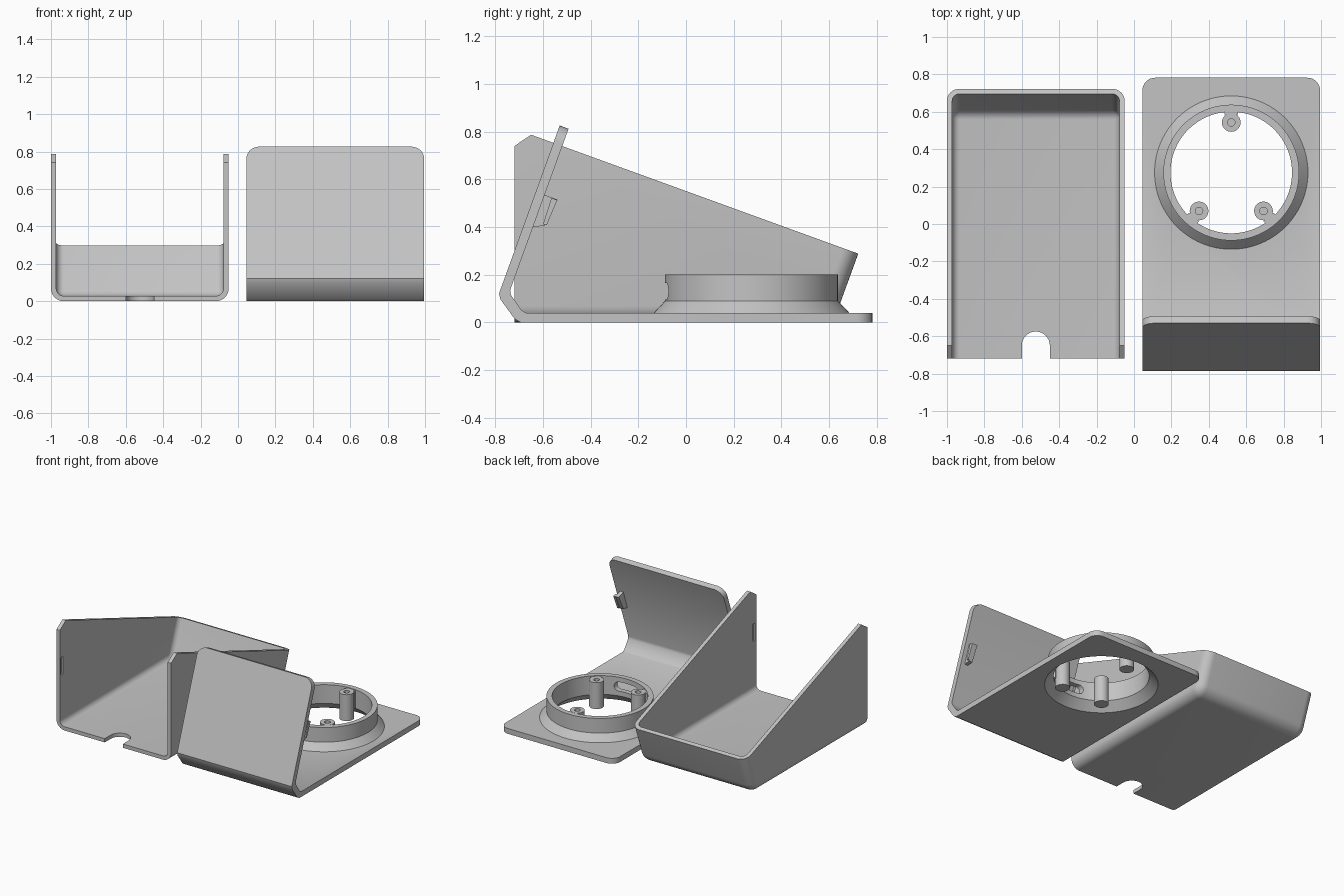
import bpy, bmesh, math
from mathutils import Vector

if "Cube" in bpy.data.objects:
    bpy.data.objects.remove(bpy.data.objects["Cube"])

grey = bpy.data.materials.new("light grey plastic")
grey.diffuse_color = (0.55, 0.55, 0.55, 1)
grey.use_nodes = True
grey.node_tree.nodes["Principled BSDF"].inputs["Base Color"].default_value = grey.diffuse_color


def finish(name, bm):
    bmesh.ops.recalc_face_normals(bm, faces=bm.faces)
    me = bpy.data.meshes.new(name)
    bm.to_mesh(me)
    bm.free()
    ob = bpy.data.objects.new(name, me)
    me.materials.append(grey)
    bpy.context.collection.objects.link(ob)
    return ob


def prism(name, pts, x0, x1, radius=0, rule=None):
    """Extrude a (y, z) profile along x; round the edges chosen by rule."""
    bm = bmesh.new()
    f = bm.faces.new([bm.verts.new((x0, y, z)) for y, z in pts])
    ext = bmesh.ops.extrude_face_region(bm, geom=[f])
    moved = [v for v in ext["geom"] if isinstance(v, bmesh.types.BMVert)]
    bmesh.ops.translate(bm, verts=moved, vec=(x1 - x0, 0, 0))
    bmesh.ops.recalc_face_normals(bm, faces=bm.faces)
    if rule:
        edges = [e for e in bm.edges if rule(*[v.co for v in e.verts])]
        bmesh.ops.bevel(bm, geom=edges, offset=radius, offset_type='OFFSET',
                        segments=8, profile=0.5, affect='EDGES', clamp_overlap=False)
    return finish(name, bm)


def lathe(name, prof, cx, cy, n=96):
    """Revolve a closed (r, z) profile about a vertical axis."""
    bm = bmesh.new()
    rings = []
    for i in range(n):
        a = 2 * math.pi * i / n
        rings.append([bm.verts.new((cx + r * math.cos(a), cy + r * math.sin(a), z))
                      for r, z in prof])
    m = len(prof)
    for i in range(n):
        p, q = rings[i], rings[(i + 1) % n]
        for j in range(m):
            bm.faces.new((p[j], q[j], q[(j + 1) % m], p[(j + 1) % m]))
    return finish(name, bm)


def cylinder(name, x, y, z0, z1, r, n=32):
    bm = bmesh.new()
    bmesh.ops.create_cone(bm, cap_ends=True, segments=n, radius1=r, radius2=r, depth=z1 - z0)
    bmesh.ops.translate(bm, verts=bm.verts, vec=(x, y, (z0 + z1) / 2))
    return finish(name, bm)


def box(name, x0, x1, y0, y1, z0, z1):
    return prism(name, [(y0, z0), (y1, z0), (y1, z1), (y0, z1)], x0, x1)


def cut(ob, *cutters):
    bpy.context.view_layer.objects.active = ob
    for c in cutters:
        mod = ob.modifiers.new("cut", 'BOOLEAN')
        mod.operation, mod.solver, mod.object = 'DIFFERENCE', 'EXACT', c
        bpy.ops.object.modifier_apply(modifier=mod.name)
        bpy.data.objects.remove(c)


# ---- open tray with sloping side walls and a leaning back wall ----
T = 0.028
X0, X1 = -1.0, -0.05
XC = (X0 + X1) / 2


def tray_edge(a, b):
    if abs(a.x - b.x) > 0.1:                      # crosswise: floor to back wall
        return a.z < 0.05 and a.y > 0.5
    low_run = a.z < 0.05 and b.z < 0.05           # floor to side walls
    back_run = a.y > 0.5 and b.y > 0.5            # back wall to side walls
    return low_run or back_run


tray = prism("tray", [(-0.72, 0), (-0.72, 0.74), (-0.65, 0.787), (0.723, 0.288), (0.618, 0)],
             X0, X1, 0.068, tray_edge)
cavity = prism("tray_cavity", [(-1, T), (-1, 1), (0.952, 1), (0.598, T)],
               X0 + T, X1 - T, 0.04, tray_edge)
cut(tray, cavity,
    cylinder("notch_round", XC, -0.65, -0.1, 0.1, 0.075),
    box("notch_slot", XC - 0.075, XC + 0.075, -0.8, -0.65, -0.1, 0.1),
    box("latch_recesses", X0 + T - 0.014, X1 - T + 0.014, -0.705, -0.68, 0.4, 0.53))

# ---- bent cover: base plate and leaning front panel ----
P0, P1 = 0.045, 0.995
CX, CY = 0.52, 0.275


def cover_edge(a, b):
    if abs(a.x - b.x) > 0.1:
        return False
    return (a.y > 0.7 and b.y > 0.7) or (a.z > 0.7 and b.z > 0.7)


cover = prism("bent_cover",
              [(0.782, 0), (-0.695, 0), (-0.72, 0.015), (-0.778, 0.095), (-0.785, 0.12),
               (-0.53, 0.826), (-0.493, 0.812), (-0.738, 0.135), (-0.735, 0.115),
               (-0.69, 0.05), (-0.672, 0.04), (0.782, 0.04)],
              P0, P1, 0.068, cover_edge)
cut(cover, cylinder("ring_opening", CX, CY, -0.1, 0.1, 0.395, 96))

# ---- collar ring with conical foot and a cable slot at the front ----
ring = lathe("collar_ring",
             [(0.385, 0), (0.395, 0), (0.395, 0.035), (0.41, 0.04), (0.363, 0.09),
              (0.363, 0.2), (0.325, 0.2), (0.325, 0.06)], CX, CY)
bm = bmesh.new()
outline = []
for i in range(24):
    a = 2 * math.pi * i / 24
    shift = 0.065 if math.cos(a) > 0 else -0.065
    outline.append(bm.verts.new((CX + shift + 0.035 * math.cos(a), CY - 0.27,
                                 0.13 + 0.035 * math.sin(a))))
face = bm.faces.new(outline)
ext = bmesh.ops.extrude_face_region(bm, geom=[face])
bmesh.ops.translate(bm, vec=(0, -0.13, 0),
                    verts=[v for v in ext["geom"] if isinstance(v, bmesh.types.BMVert)])
cut(ring, finish("cable_slot", bm))

# ---- three screw posts joined to the ring by webs ----
for k, deg in enumerate((90, 230, 310)):
    a = math.radians(deg)
    d = Vector((math.cos(a), math.sin(a), 0))
    px, py = CX + 0.268 * d.x, CY + 0.268 * d.y
    post = cylinder(f"screw_post_{k + 1}", px, py, 0, 0.197, 0.05)
    cut(post, cylinder("screw_hole", px, py, 0.05, 0.3, 0.02, 24))
    web = box(f"post_web_{k + 1}", -0.035, 0.035, 0.31, 0.338, 0.065, 0.196)
    web.location = (CX, CY, 0)
    web.rotation_euler.z = a - math.pi / 2

# ---- latch clips behind the front panel, each with an outward tooth ----
clip = [(-0.645, 0.4), (-0.595, 0.535), (-0.54, 0.515), (-0.595, 0.405)]
tooth = [(-0.6, 0.412), (-0.565, 0.521), (-0.54, 0.513), (-0.585, 0.407)]
for side, edge, s in (("left", P0, 1), ("right", P1, -1)):
    prism(f"latch_clip_{side}", clip, edge + s * 0.032, edge + s * 0.06)
    prism(f"latch_tooth_{side}", tooth, edge + s * 0.015, edge + s * 0.033)

# ---- smooth the rounded surfaces, keep real edges sharp ----
bpy.ops.object.select_all(action='SELECT')
bpy.context.view_layer.objects.active = tray
bpy.ops.object.shade_smooth_by_angle(angle=math.radians(30))
